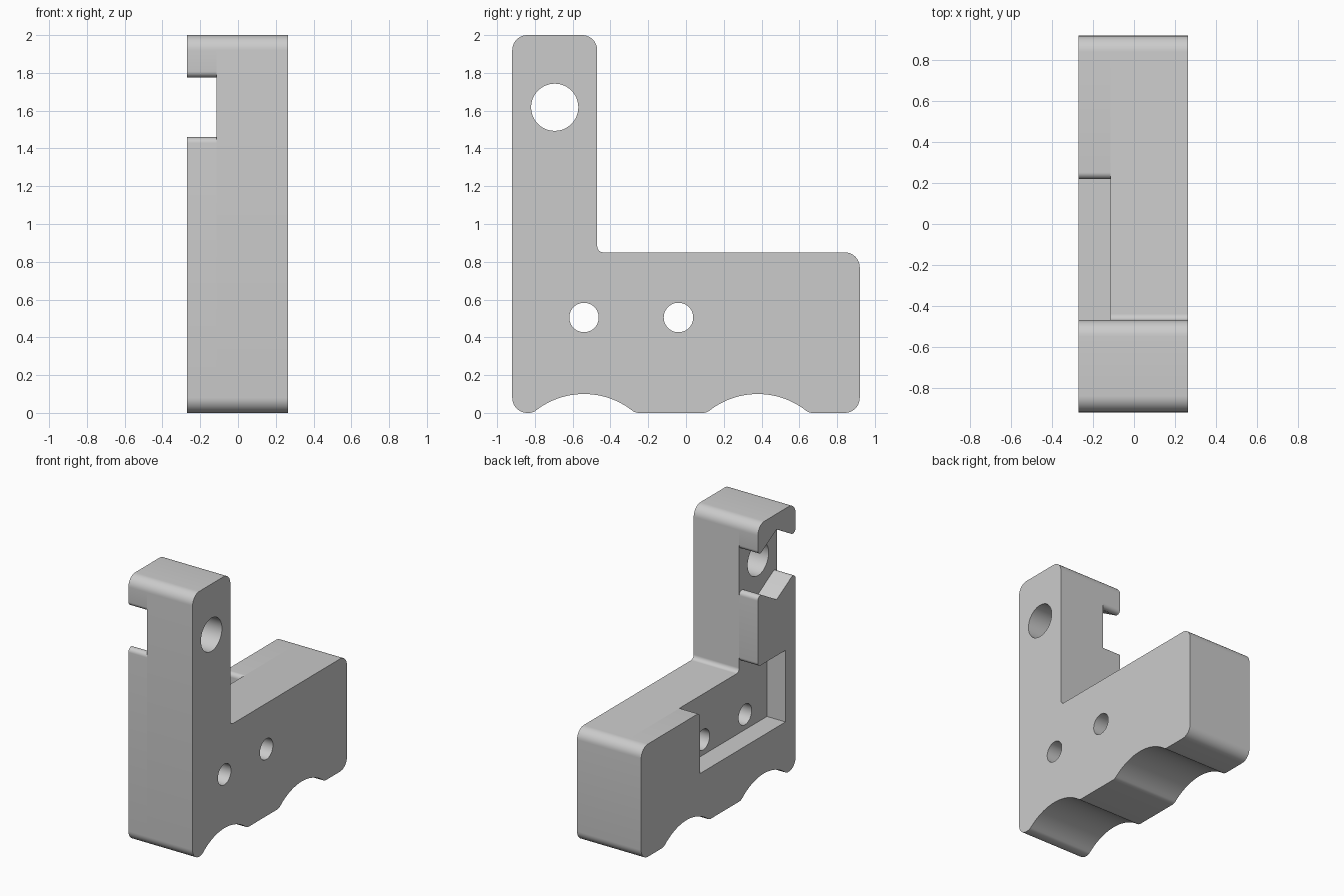
import bpy, bmesh, math
from mathutils import Vector, Matrix

cube = bpy.data.objects.get("Cube")
if cube:
    bpy.data.objects.remove(cube, do_unlink=True)

grey = bpy.data.materials.new("light_grey")
grey.use_nodes = True
colour = (0.6, 0.6, 0.6, 1)
grey.diffuse_color = colour
grey.node_tree.nodes["Principled BSDF"].inputs["Base Color"].default_value = colour

# Main sizes
RIGHT, STEP, LEFT = -0.27, -0.115, 0.265     # x of outer face, recess floor, plain face
FRONT, BACK, COLUMN = -0.92, 0.92, -0.47     # y of the faces
TOP, DECK = 2.0, 0.85                        # z of column top and base top
BIG, SMALL = 0.08, 0.032                     # edge radii
NUT_Y, NUT_Z, NUT_R, NUT_TIP = -0.695, 1.618, 0.265, 0.135


def rounded(corners, steps=10):
    """Outline in (y, z) with an arc of the given radius at each corner."""
    out = []
    for i, (y, z, r) in enumerate(corners):
        p = Vector((y, z))
        if r == 0:
            out.append(p)
            continue
        a = (Vector(corners[i - 1][:2]) - p).normalized()
        b = (Vector(corners[(i + 1) % len(corners)][:2]) - p).normalized()
        half = a.angle(b) / 2
        centre = p + (a + b).normalized() * (r / math.sin(half))
        start = p + a * (r / math.tan(half)) - centre
        end = p + b * (r / math.tan(half)) - centre
        sweep = math.atan2(start.x * end.y - start.y * end.x, start.dot(end))
        for k in range(steps + 1):
            out.append(centre + Matrix.Rotation(sweep * k / steps, 2) @ start)
    return out


def scallop(y, radius=0.415, depth=0.1, fillet=0.06, steps=24):
    """Shallow arch under the base, blended into the flat feet."""
    low = depth - radius
    reach = math.sqrt((radius + fillet) ** 2 - (fillet - low) ** 2)
    lean = math.atan2(reach, fillet - low)
    pts = []
    for k in range(6):
        t = lean * k / 6
        pts.append((-reach + fillet * math.sin(t), fillet - fillet * math.cos(t)))
    for k in range(steps + 1):
        t = lean * (2 * k / steps - 1)
        pts.append((radius * math.sin(t), low + radius * math.cos(t)))
    pts += [(-a, b) for a, b in reversed(pts[:6])]
    return [(y + a, b, 0) for a, b in pts]


def prism(name, outline, x0, x1):
    """Solid between x0 and x1 with the given (y, z) outline."""
    bm = bmesh.new()
    face = bm.faces.new([bm.verts.new((x0, p[0], p[1])) for p in outline])
    grown = bmesh.ops.extrude_face_region(bm, geom=[face])["geom"]
    bmesh.ops.translate(bm, vec=(x1 - x0, 0, 0),
                        verts=[v for v in grown if isinstance(v, bmesh.types.BMVert)])
    bmesh.ops.recalc_face_normals(bm, faces=bm.faces)
    mesh = bpy.data.meshes.new(name)
    bm.to_mesh(mesh)
    bm.free()
    mesh.materials.append(grey)
    obj = bpy.data.objects.new(name, mesh)
    bpy.context.collection.objects.link(obj)
    return obj


def combine(body, tool, operation):
    mod = body.modifiers.new(operation.lower(), "BOOLEAN")
    mod.operation, mod.object, mod.solver = operation, tool, "EXACT"
    bpy.context.view_layer.objects.active = body
    bpy.ops.object.modifier_apply(modifier=mod.name)
    bpy.data.objects.remove(tool, do_unlink=True)


# Shared underside with two arches
underside = [(FRONT, 0, BIG)] + scallop(-0.54) + scallop(0.38) + [
    (BACK, 0, BIG), (BACK, DECK, BIG)]

# Full L-shaped plate
bracket = prism("bracket_body", rounded(underside + [
    (COLUMN, DECK, SMALL), (COLUMN, TOP, BIG), (FRONT, TOP, BIG)]), STEP, LEFT)

# Outer layer below the nut slot, with the open rectangular pocket
lower_layer = prism("lower_layer", rounded(underside + [
    (0.22, DECK, SMALL), (0.22, 0.39, 0), (-0.8, 0.39, 0), (-0.8, 0.93, 0),
    (COLUMN, 0.93, SMALL), (COLUMN, NUT_Z - NUT_TIP, SMALL),
    (NUT_Y, NUT_Z - NUT_R, 0), (FRONT, NUT_Z - NUT_TIP, SMALL)]), RIGHT, STEP)

# Outer layer above the nut slot
upper_layer = prism("upper_layer", rounded([
    (FRONT, TOP, BIG), (FRONT, NUT_Z + NUT_TIP, SMALL), (NUT_Y, NUT_Z + NUT_R, 0),
    (COLUMN, NUT_Z + NUT_TIP, SMALL), (COLUMN, TOP, BIG)]), RIGHT, STEP)

combine(bracket, lower_layer, "UNION")
combine(bracket, upper_layer, "UNION")

# Bolt holes
for y, z, r in [(NUT_Y, NUT_Z, 0.125), (-0.54, 0.505, 0.078), (-0.04, 0.505, 0.078)]:
    circle = [(y + r * math.cos(k * math.tau / 48), z + r * math.sin(k * math.tau / 48))
              for k in range(48)]
    combine(bracket, prism("hole_cutter", circle, -0.5, 0.5), "DIFFERENCE")

bpy.ops.object.select_all(action="DESELECT")
bracket.select_set(True)
bpy.context.view_layer.objects.active = bracket
bpy.ops.object.shade_smooth_by_angle(angle=math.radians(30))
